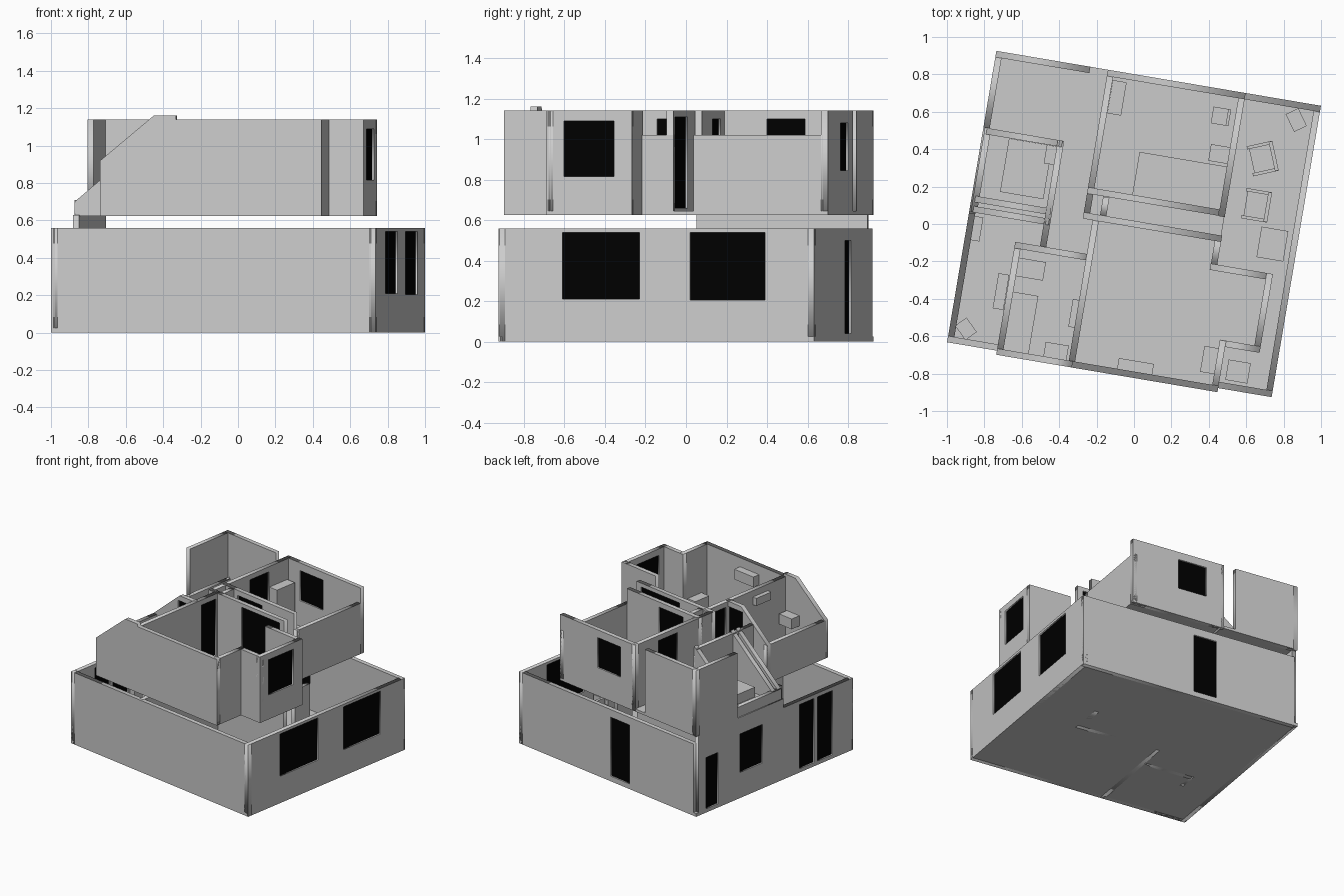
import bpy
from math import radians
from mathutils import Matrix

if "Cube" in bpy.data.objects:
    bpy.data.objects.remove(bpy.data.objects["Cube"])

ROT = Matrix.Rotation(radians(-9.6), 4, 'Z')   # whole house is turned on the plot
T = 0.034                                      # wall thickness

black = bpy.data.materials.new("dark_glass")
black.diffuse_color = (0.0, 0.0, 0.0, 1)
black.use_nodes = True
black.node_tree.nodes["Principled BSDF"].inputs["Base Color"].default_value = black.diffuse_color


def box(name, a0, a1, b0, b1, z0, z1, mat=None, turn=0):
    """Axis-aligned box in house coordinates, optionally turned about its centre."""
    bpy.ops.mesh.primitive_cube_add(size=1)
    o = bpy.context.object
    o.name = name
    c = Matrix.Translation(((a0 + a1) / 2, (b0 + b1) / 2, (z0 + z1) / 2))
    s = Matrix.Diagonal((a1 - a0, b1 - b0, z1 - z0, 1))
    o.data.transform(ROT @ c @ Matrix.Rotation(radians(turn), 4, 'Z') @ s)
    if mat:
        o.data.materials.append(mat)
    return o


def wall(name, axis, c, lo, hi, z0, top, holes=()):
    """Wall along axis a or b at offset c; top is a height or a list of (s, z) from hi to lo.
    Each hole (s0, s1, z0, z1) gets a dark pane."""
    if not isinstance(top, list):
        top = [(hi, top), (lo, top)]
    loops = [[(lo, z0), (hi, z0)] + top]
    loops += [[(s0, h0), (s0, h1), (s1, h1), (s1, h0)] for s0, s1, h0, h1 in holes]
    cu = bpy.data.curves.new(name, 'CURVE')
    cu.dimensions = '2D'
    cu.fill_mode = 'BOTH'
    cu.extrude = T / 2
    for pts in loops:
        sp = cu.splines.new('POLY')
        sp.points.add(len(pts) - 1)
        for p, (s, z) in zip(sp.points, pts):
            p.co = (s, z, 0, 1)
        sp.use_cyclic_u = True
    tmp = bpy.data.objects.new(name + "_outline", cu)
    bpy.context.collection.objects.link(tmp)
    bpy.context.view_layer.update()
    dg = bpy.context.evaluated_depsgraph_get()
    me = bpy.data.meshes.new_from_object(tmp.evaluated_get(dg))
    bpy.data.objects.remove(tmp)
    if axis == 'a':
        m = Matrix(((1, 0, 0, 0), (0, 0, -1, c), (0, 1, 0, 0), (0, 0, 0, 1)))
    else:
        m = Matrix(((0, 0, 1, c), (1, 0, 0, 0), (0, 1, 0, 0), (0, 0, 0, 1)))
    me.transform(ROT @ m)
    bpy.context.collection.objects.link(bpy.data.objects.new(name, me))
    for s0, s1, h0, h1 in holes:
        e = 0.006
        if axis == 'a':
            box(name + "_pane", s0, s1, c - e, c + e, h0, h1, black)
        else:
            box(name + "_pane", c - e, c + e, s0, s1, h0, h1, black)


def roof(a):
    """Height of the sloping roof line on the left side."""
    return min(1.14, 0.92 + 0.84 * (a + 0.61))


# ---- ground floor ----
G = 0.56
box("ground_floor", -0.88, 0.88, -0.79, 0.79, 0, 0.025)
wall("ground_front_wall", 'a', -0.773, -0.88, 0.88, 0, G)
wall("ground_back_wall", 'a', 0.773, -0.855, 0.88, 0, G, [(-0.215, -0.03, 0.04, 0.5)])
wall("ground_right_wall", 'b', 0.863, -0.79, 0.79, 0, G,
     [(-0.47, -0.085, 0.21, 0.54), (0.17, 0.545, 0.205, 0.54)])
wall("ground_left_wall", 'b', -0.863, -0.79, 0.765, 0,
     [(0.765, 0.63), (-0.09, 0.63), (-0.09, G), (-0.79, G)],
     [(0.57, 0.69, 0.03, 0.43), (0.12, 0.35, 0.2, 0.5),
      (-0.40, -0.25, 0.03, 0.53), (-0.585, -0.435, 0.03, 0.53)])

# ground floor partitions under the upper rooms
wall("ground_partition_1", 'b', 0.452, 0.1, 0.25, 0, G)
wall("ground_partition_2", 'a', 0.0, -0.2, 0.47, 0, G)
wall("ground_partition_3", 'b', -0.2, -0.77, 0.0, 0, G)
wall("ground_partition_4", 'a', -0.22, -0.6, -0.2, 0, G)
wall("ground_partition_5", 'b', -0.593, -0.35, -0.2, 0, G)

# ---- upper floor slabs ----
U, H = 0.625, 1.14
slabs = {"front_room": (-0.22, 0.59, -0.81, -0.54), "front_room_back": (-0.22, 0.47, -0.54, 0.017),
         "bay": (0.47, 0.777, -0.567, -0.14), "hall": (-0.275, 0.47, 0.017, 0.117),
         "back_room": (-0.275, 0.472, 0.117, 0.79), "back_left": (-0.88, -0.275, 0.37, 0.79),
         "left_room": (-0.87, -0.44, -0.05, 0.37), "corridor": (-0.455, -0.22, -0.2, 0.37),
         "small_room": (-0.61, -0.2, -0.81, -0.2)}
for n, (a0, a1, b0, b1) in slabs.items():
    box(n + "_floor", a0, a1, b0, b1, U, U + 0.02)

# ---- front room with bay ----
wall("upper_front_wall", 'a', -0.795, -0.61, 0.59, U,
     [(0.59, H), (-0.2, H), (-0.2, 1.16), (-0.32, 1.16), (-0.61, 0.92)])
wall("front_room_right_wall", 'b', 0.573, -0.81, -0.535, U, H)
wall("bay_front_wall", 'a', -0.55, 0.556, 0.777, U, H)
wall("bay_right_wall", 'b', 0.76, -0.567, -0.14, U, H, [(-0.48, -0.23, 0.815, 1.09)])
wall("bay_back_wall", 'a', -0.157, 0.44, 0.777, U, H)
wall("front_room_side_wall", 'b', 0.458, -0.14, 0.017, U, 1.02)
wall("front_room_back_wall", 'a', 0.0, -0.275, 0.475, U, H, [(0.05, 0.43, 0.66, 1.11)])
wall("front_room_left_wall", 'b', -0.205, -0.81, 0.017, U, H, [(-0.176, -0.03, 0.66, 1.1)])

# ---- small front-left room under the slope ----
wall("small_room_left_wall", 'b', -0.593, -0.81, -0.2, U, 0.92)
wall("small_room_back_wall", 'a', -0.217, -0.61, -0.2, U,
     [(-0.2, H), (-0.35, H), (-0.61, 0.92)], [(-0.364, -0.22, 0.66, 1.1)])

# ---- back room ----
wall("back_room_back_wall", 'a', 0.773, -0.275, 0.472, U, H, [(-0.13, 0.1, 0.845, 1.08)])
wall("back_room_right_wall", 'b', 0.455, 0.117, 0.79, U, 1.02)
wall("back_room_front_wall", 'a', 0.136, -0.275, 0.472, U,
     [(0.472, 1.02), (0.438, 1.02), (0.438, H), (-0.275, H)], [(-0.12, 0.12, 0.9, 1.1)])
wall("back_room_left_wall", 'b', -0.258, 0.0, 0.79, U, H, [(0.364, 0.555, 0.66, 1.1)])
wall("hall_partition", 'b', -0.17, 0.017, 0.117, U, H)

# ---- back-left rooms ----
wall("back_left_back_wall", 'a', 0.773, -0.88, -0.37, U, H)
wall("back_left_side_wall", 'b', -0.863, 0.375, 0.79, U, H)
for n, b in (("left_room_back_wall", 0.358), ("left_room_front_wall", -0.01),
             ("stair_wall", -0.065)):
    wall(n, 'a', b, -0.87, -0.45, U, [(-0.45, roof(-0.45)), (-0.87, roof(-0.87))])
wall("left_room_left_wall", 'b', -0.855, -0.08, 0.375, U, 0.71)
wall("left_room_right_wall", 'b', -0.459, -0.2, 0.375, U, 1.04)

# ---- upper furniture ----
F = U + 0.02
box("back_room_bed", -0.035, 0.438, 0.153, 0.385, F, 0.74)
box("back_room_nightstand", 0.335, 0.438, 0.4, 0.49, F, 0.76)
box("back_room_chair_seat", 0.315, 0.41, 0.6, 0.69, F, 0.74)
box("back_room_chair_back", 0.395, 0.41, 0.6, 0.69, 0.74, 0.84)
box("back_room_wardrobe", -0.24, -0.165, 0.56, 0.74, F, 0.98)
box("left_room_bed", -0.735, -0.5, 0.05, 0.34, F, 0.72)
box("left_room_nightstand", -0.53, -0.476, 0.24, 0.34, F, 0.75)
box("small_room_bed", -0.576, -0.44, -0.778, -0.465, F, 0.72)
box("small_room_desk", -0.576, -0.43, -0.38, -0.28, F, 0.74)
box("wall_shelf", -0.36, -0.235, -0.778, -0.7, 0.8, 0.88)
box("wall_cooler", -0.255, -0.222, -0.6, -0.45, 1.03, 1.09)
box("front_wall_cabinet", 0.04, 0.23, -0.778, -0.72, 0.99, 1.07)
box("front_room_cabinet", 0.48, 0.556, -0.72, -0.58, F, 0.78)

# ---- ground floor furniture in the open strips ----
def armchair(name, a, b, turn):
    """Seat, back and two arms around one centre."""
    parts = {"seat": (-.06, .06, -.065, .065, .025, .1), "back": (.05, .07, -.08, .08, .025, .2),
             "arm_left": (-.07, .07, .065, .082, .025, .15),
             "arm_right": (-.07, .07, -.082, -.065, .025, .15)}
    m = ROT @ Matrix.Translation((a, b, 0)) @ Matrix.Rotation(radians(turn), 4, 'Z') @ ROT.inverted()
    for n, p in parts.items():
        box(name + "_" + n, *p).data.transform(m)


armchair("armchair_back", 0.62, 0.46, 22)
armchair("armchair_front", 0.63, 0.208, 0)
box("side_table", 0.675, 0.82, -0.065, 0.1, 0.025, 0.17)
box("corner_stand_right", 0.725, 0.8, 0.64, 0.745, 0.025, 0.2, turn=35)
box("corner_stand_left", -0.83, -0.755, -0.75, -0.655, 0.025, 0.2, turn=45)
box("left_cabinet", -0.846, -0.8, -0.23, -0.1, 0.025, 0.3)
box("left_sideboard", -0.67, -0.612, -0.57, -0.38, 0.025, 0.25)
box("front_corner_cabinet", 0.62, 0.74, -0.74, -0.63, 0.025, 0.2)
